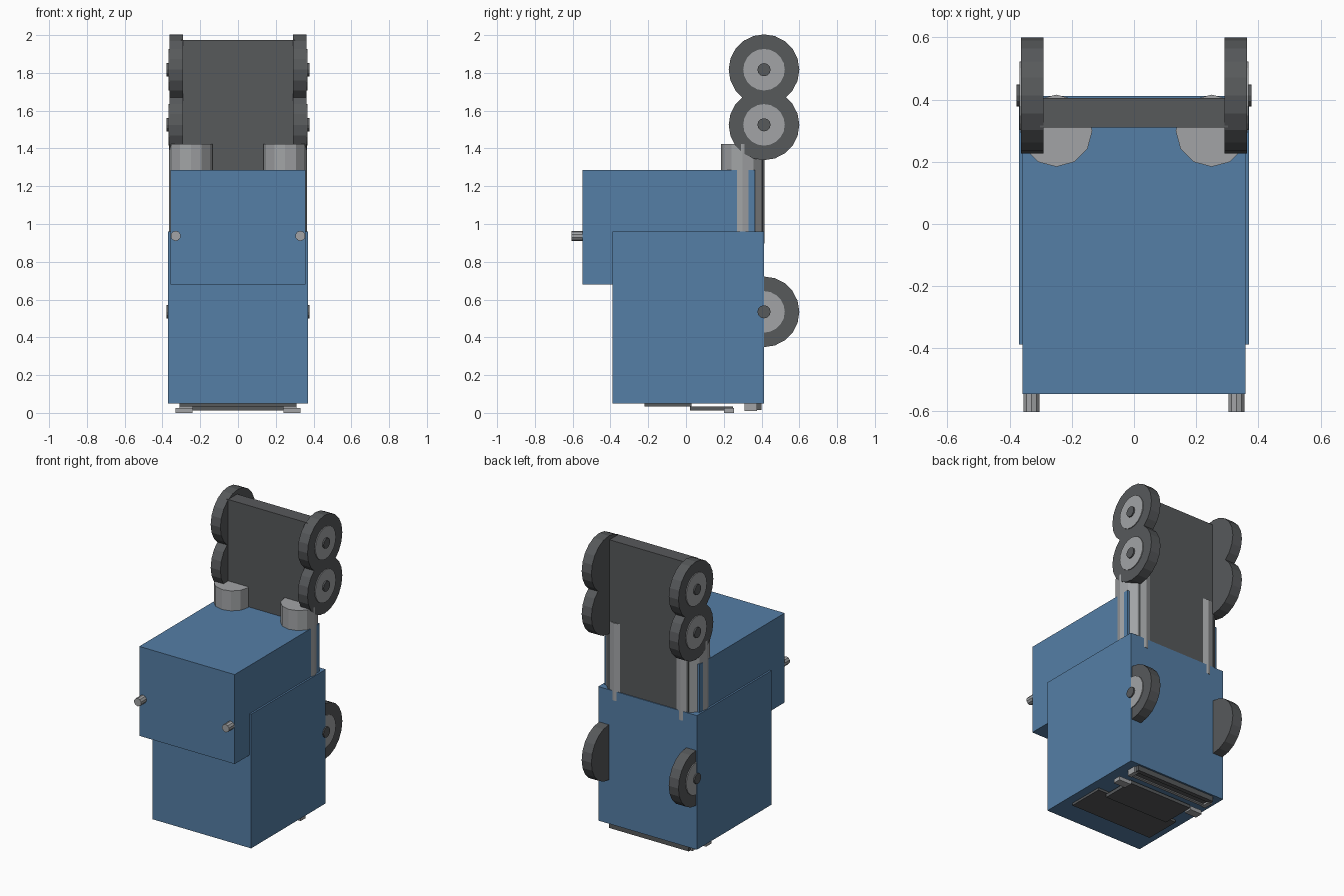
import bpy
from math import pi
from mathutils import Matrix

cube = bpy.data.objects.get("Cube")
if cube:
    bpy.data.objects.remove(cube, do_unlink=True)


def material(name, rgb):
    m = bpy.data.materials.new(name)
    m.use_nodes = True
    m.diffuse_color = (*rgb, 1)
    m.node_tree.nodes["Principled BSDF"].inputs["Base Color"].default_value = (*rgb, 1)
    return m


BLUE = material("body_blue", (0.09, 0.21, 0.38))
GREY = material("metal_grey", (0.36, 0.37, 0.38))
DARK = material("rubber_dark", (0.095, 0.1, 0.105))


def box(name, mat, x, y, z):
    """Box from (min, max) ranges on each axis."""
    bpy.ops.mesh.primitive_cube_add(size=1)
    ob = bpy.context.object
    ob.name = name
    ranges = (x, y, z)
    size = Matrix.Diagonal([b - a for a, b in ranges] + [1])
    ob.data.transform(Matrix.Translation([(a + b) / 2 for a, b in ranges]) @ size)
    ob.data.materials.append(mat)
    return ob


def cylinder(name, mat, centre, radius, depth, sides, axis="Z"):
    """Flat-sided cylinder along one axis."""
    rot = {"X": (0, pi / 2, 0), "Y": (pi / 2, 0, 0), "Z": (0, 0, 0)}[axis]
    bpy.ops.mesh.primitive_cylinder_add(vertices=sides, radius=radius, depth=depth,
                                        location=centre, rotation=rot)
    ob = bpy.context.object
    ob.name = name
    ob.data.materials.append(mat)
    return ob


# Body block and cab
box("body", BLUE, (-0.37, 0.37), (-0.388, 0.412), (0.05, 0.96))
box("cab", BLUE, (-0.358, 0.358), (-0.547, 0.365), (0.68, 1.287))

# Upright chassis plate
box("chassis_plate", DARK, (-0.303, 0.303), (0.31, 0.406), (0.9, 1.975))

# Paired parts on both sides
for side, s in (("left", 1), ("right", -1)):
    cylinder(f"{side}_tank", GREY, (s * 0.25, 0.3, 1.16), 0.116, 0.525, 12)
    cylinder(f"{side}_headlight", GREY, (s * 0.33, -0.57, 0.937), 0.027, 0.07, 10, "Y")
    # Wheels: tyre, hub disc and axle cap
    for place, z in (("top", 1.817), ("middle", 1.525), ("bottom", 0.535)):
        cylinder(f"{side}_{place}_tyre", DARK, (s * 0.327, 0.413, z), 0.187, 0.073, 20, "X")
        cylinder(f"{side}_{place}_hub", GREY, (s * 0.339, 0.413, z), 0.11, 0.06, 20, "X")
        cylinder(f"{side}_{place}_axle_cap", DARK, (s * 0.349, 0.413, z), 0.035, 0.058, 12, "X")
    # Grey brackets under the body
    box(f"{side}_step_bracket", GREY, sorted((s * 0.24, s * 0.33)), (0.2, 0.255), (0, 0.026))
    box(f"{side}_rail_end", GREY, sorted((s * 0.28, s * 0.31)), (0.31, 0.375), (0.01, 0.05))

# Underside panels and rail
box("underside_panel", DARK, (-0.31, 0.31), (-0.22, 0.03), (0.034, 0.052))
box("step_plate", DARK, (-0.24, 0.24), (0.02, 0.25), (0.012, 0.034))
box("rail_front", GREY, (-0.28, 0.28), (0.31, 0.33), (0.015, 0.05))
box("rail_middle", DARK, (-0.28, 0.28), (0.33, 0.37), (0.022, 0.05))
box("rail_back", DARK, (-0.3, 0.3), (0.37, 0.4), (0.015, 0.05))
